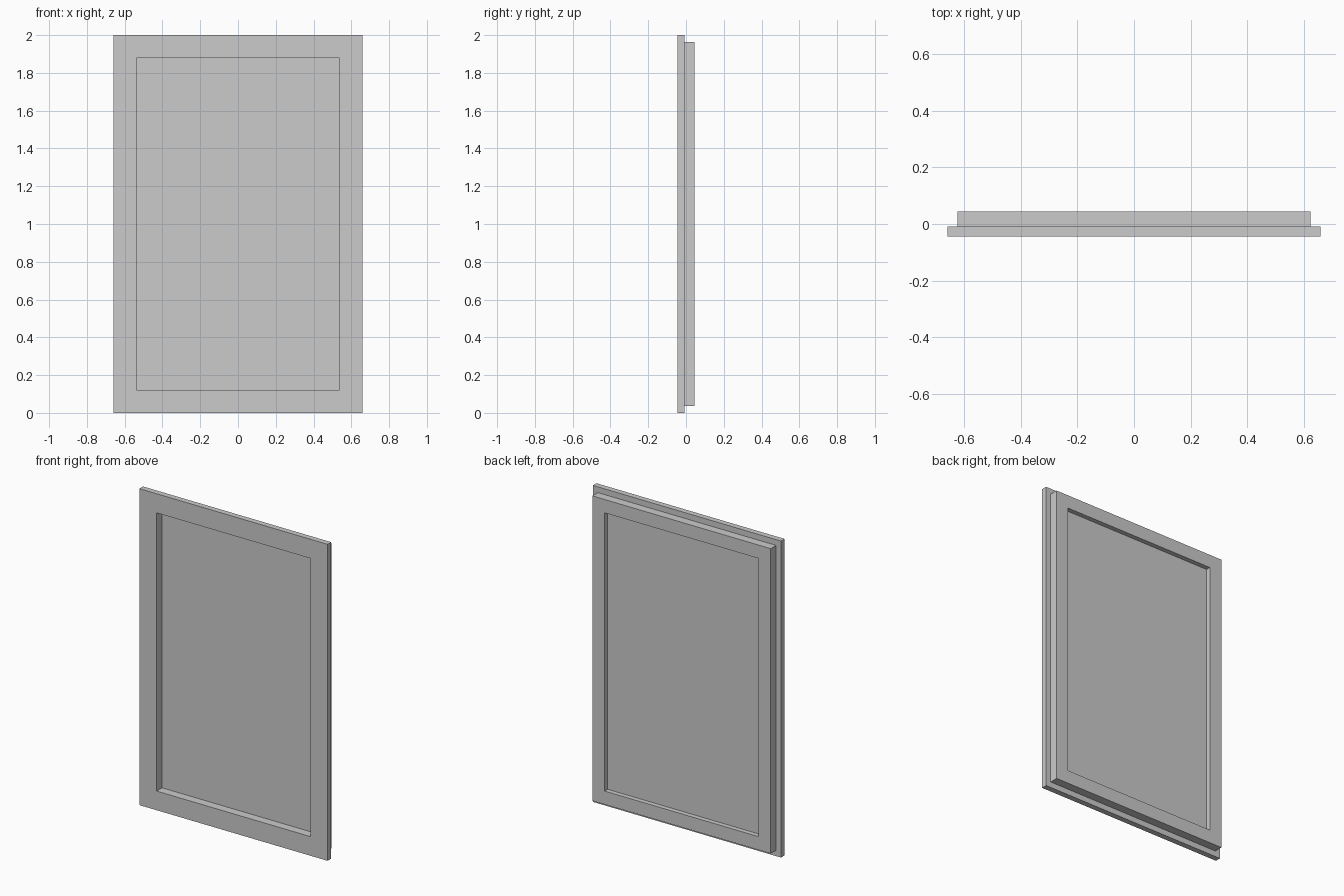
import bpy
import bmesh

if "Cube" in bpy.data.objects:
    bpy.data.objects.remove(bpy.data.objects["Cube"])

MID_Z = 1.0                      # centre height of every part
OPEN_W, OPEN_H = 0.537, 0.879    # half size of the opening


def new_object(name, bm):
    bmesh.ops.recalc_face_normals(bm, faces=bm.faces)
    mesh = bpy.data.meshes.new(name)
    bm.to_mesh(mesh)
    bm.free()
    obj = bpy.data.objects.new(name, mesh)
    bpy.context.collection.objects.link(obj)
    return obj


def rect(bm, w, h, y):
    return [bm.verts.new((sx * w, y, MID_Z + sz * h))
            for sx, sz in ((-1, -1), (1, -1), (1, 1), (-1, 1))]


def bridge(bm, a, b):
    for i in range(4):
        j = (i + 1) % 4
        bm.faces.new((a[i], a[j], b[j], b[i]))


def frame(name, w, h, y0, y1):
    """Mitred rectangular ring around the opening."""
    bm = bmesh.new()
    loops = [rect(bm, w, h, y0), rect(bm, w, h, y1),
             rect(bm, OPEN_W, OPEN_H, y1), rect(bm, OPEN_W, OPEN_H, y0)]
    for i in range(4):
        bridge(bm, loops[i], loops[(i + 1) % 4])
    return new_object(name, bm)


def panel(name, w, h, y0, y1):
    """Flat rectangular slab."""
    bm = bmesh.new()
    front, back = rect(bm, w, h, y0), rect(bm, w, h, y1)
    bridge(bm, front, back)
    bm.faces.new(front)
    bm.faces.new(back)
    return new_object(name, bm)


# Wide outer flange at the front
frame("front_frame", 0.658, 1.0, -0.045, -0.009)
# Slightly smaller frame behind it
frame("back_frame", 0.6235, 0.9635, -0.009, 0.045)
# Thin pane set into the opening
panel("window_pane", OPEN_W, OPEN_H, 0.009, 0.015)
